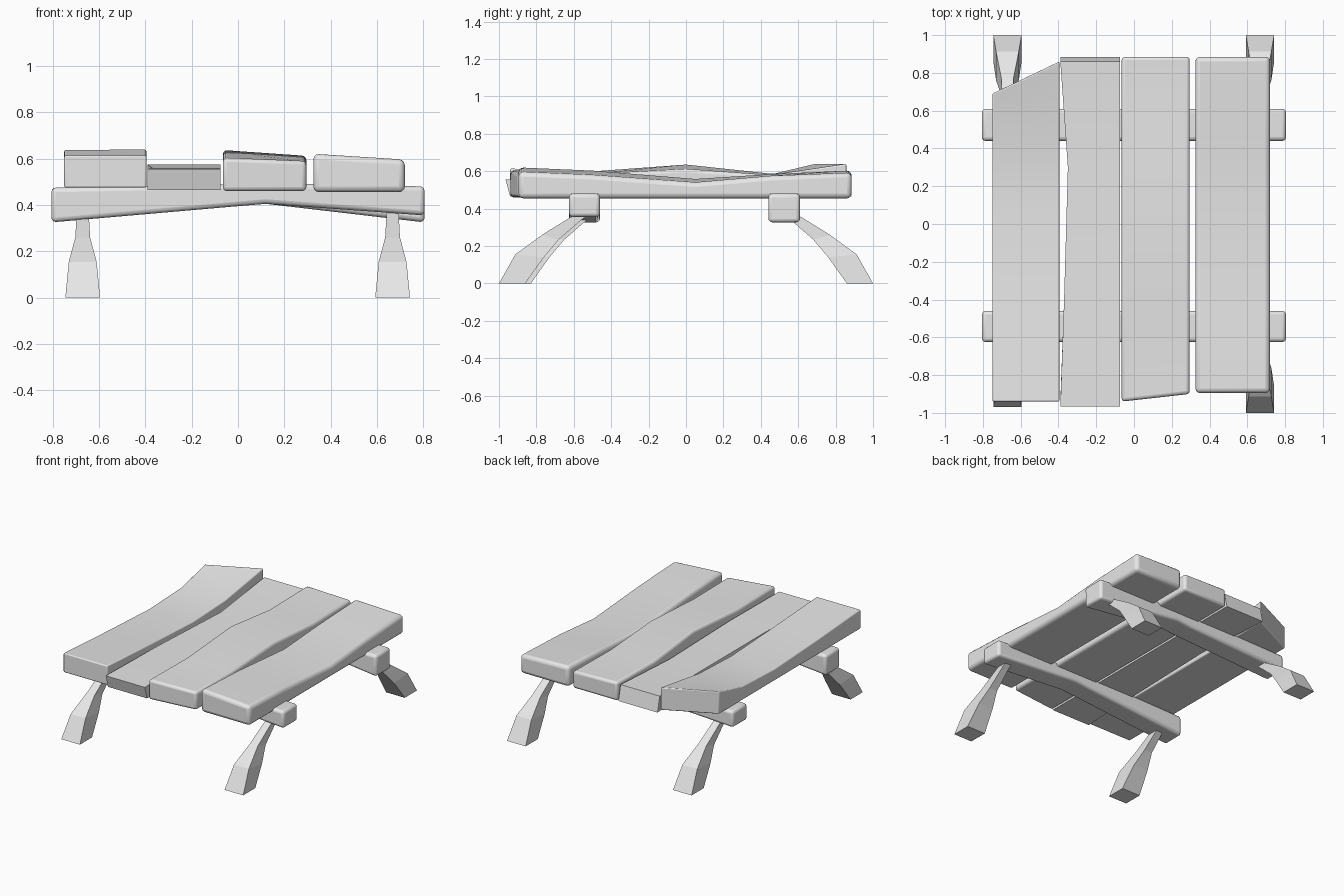
import bpy, bmesh

cube = bpy.data.objects.get("Cube")
if cube:
    bpy.data.objects.remove(cube)

grey = bpy.data.materials.new("pale_grey_wood")
grey.use_nodes = True
COLOUR = (0.8, 0.8, 0.8, 1)
grey.diffuse_color = COLOUR
grey.node_tree.nodes["Principled BSDF"].inputs["Base Color"].default_value = COLOUR


def loft(name, sections, bevel=0.0, smooth=40):
    """Skin a run of four-cornered sections and cap both ends."""
    bm = bmesh.new()
    rings = [[bm.verts.new(p) for p in s] for s in sections]
    for a, b in zip(rings, rings[1:]):
        for i in range(4):
            j = (i + 1) % 4
            bm.faces.new((a[i], a[j], b[j], b[i]))
    bm.faces.new(rings[0])
    bm.faces.new(rings[-1])
    bmesh.ops.recalc_face_normals(bm, faces=bm.faces)
    mesh = bpy.data.meshes.new(name)
    bm.to_mesh(mesh)
    bm.free()
    mesh.materials.append(grey)
    obj = bpy.data.objects.new(name, mesh)
    bpy.context.collection.objects.link(obj)
    if bevel:
        mod = obj.modifiers.new("worn_edges", "BEVEL")
        mod.width = bevel
        mod.segments = 3
        mod.limit_method = "ANGLE"
        mod.angle_limit = 0.9
    bpy.ops.object.select_all(action="DESELECT")
    obj.select_set(True)
    bpy.context.view_layer.objects.active = obj
    if smooth:
        bpy.ops.object.shade_smooth_by_angle(angle=smooth * 3.1416 / 180)
    return obj


def plank(name, x0, x1, bottom, stations, bevel, lean=0.0, waist=0.0):
    """Stations: y on the -x edge, y on the +x edge, top z on each edge."""
    sections = []
    last = len(stations) - 1
    for i, (ya, yb, za, zb) in enumerate(stations):
        tilt = lean if i in (0, last) else 0
        xa = x0 + (0 if i in (0, last) else waist * i / last)
        sections.append([(xa, ya + tilt, bottom), (x1, yb + tilt, bottom),
                         (x1, yb, zb), (xa, ya, za)])
    return loft(name, sections, bevel)


# Four uneven top planks
plank("plank_outer_right", -0.75, -0.395, 0.475,
      [(-0.94, -0.94, 0.615, 0.615), (-0.45, -0.45, 0.585, 0.585),
       (0.05, 0.05, 0.56, 0.56), (0.42, 0.42, 0.575, 0.575),
       (0.69, 0.86, 0.64, 0.64)], 0.008)
plank("plank_inner_right", -0.39, -0.075, 0.465,
      [(-0.965, -0.965, 0.555, 0.555), (-0.4, -0.4, 0.56, 0.56),
       (0.3, 0.3, 0.545, 0.545), (0.86, 0.86, 0.575, 0.575)],
      0.0, lean=0.025, waist=0.06)
plank("plank_inner_left", -0.065, 0.295, 0.46,
      [(-0.94, -0.90, 0.605, 0.59), (-0.5, -0.5, 0.6, 0.585),
       (0, 0, 0.637, 0.612), (0.45, 0.45, 0.588, 0.58),
       (0.885, 0.885, 0.595, 0.585)], 0.018)
plank("plank_outer_left", 0.325, 0.72, 0.455,
      [(-0.895, -0.895, 0.622, 0.597), (-0.5, -0.5, 0.605, 0.58),
       (0.05, 0.05, 0.56, 0.54), (0.45, 0.45, 0.585, 0.575),
       (0.885, 0.885, 0.605, 0.592)], 0.025)

# Two arched cross rails
for name, y0, y1, low_a, low_b in (("front_rail", -0.625, -0.46, 0.325, 0.355),
                                   ("back_rail", 0.44, 0.61, 0.355, 0.325)):
    stations = [(-0.805, low_a, 0.475), (0, 0.395, 0.49),
                (0.12, 0.405, 0.495), (0.805, low_b, 0.48)]
    loft(name, [[(x, y0, b), (x, y1, b), (x, y1, t), (x, y0, t)]
                for x, b, t in stations], 0.02)

# Splayed legs: half width, then outer y, z and inner y, z
LEG = [(0.075, 1.0, 0, 0.86, 0), (0.06, 0.913, 0.155, 0.76, 0.14),
       (0.032, 0.77, 0.26, 0.68, 0.235), (0.026, 0.6, 0.365, 0.565, 0.335),
       (0.026, 0.55, 0.40, 0.52, 0.37)]
for end, sy in (("front", -1), ("back", 1)):
    for side, x in (("right", -0.67), ("left", 0.667)):
        shift = 0.03 if (end, side) == ("front", "right") else 0
        loft(end + "_" + side + "_leg",
             [[(x - w, sy * (yo - shift), zo), (x + w, sy * (yo - shift), zo),
               (x + w, sy * (yi - shift), zi), (x - w, sy * (yi - shift), zi)]
              for w, yo, zo, yi, zi in LEG], 0, 0)
